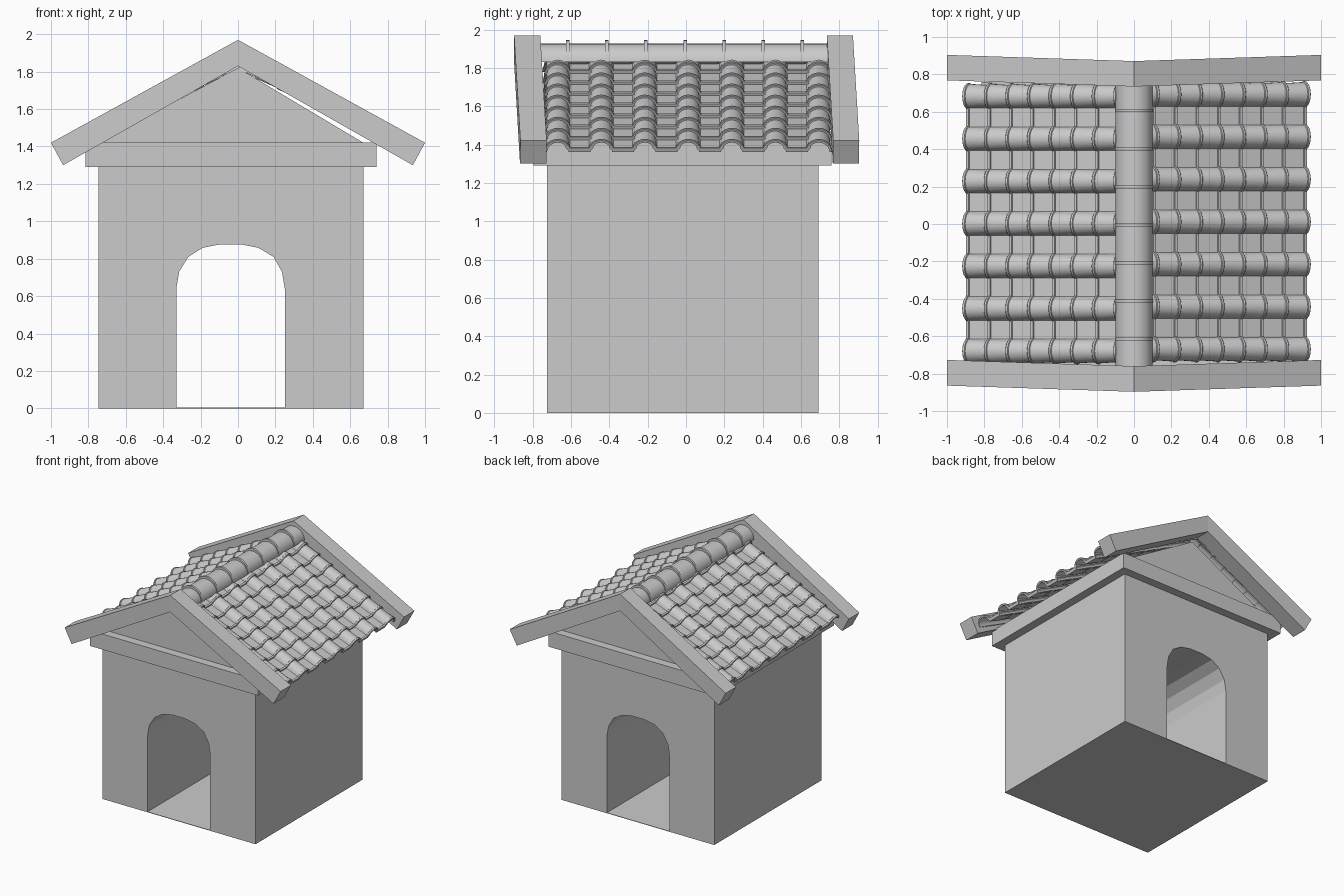
import bpy, bmesh
from math import sin, cos, pi, atan
from mathutils import Vector

if "Cube" in bpy.data.objects:
    bpy.data.objects.remove(bpy.data.objects["Cube"])


def finish(name, bm, smooth=False):
    bmesh.ops.recalc_face_normals(bm, faces=bm.faces)
    me = bpy.data.meshes.new(name)
    bm.to_mesh(me)
    bm.free()
    ob = bpy.data.objects.new(name, me)
    bpy.context.collection.objects.link(ob)
    if smooth:
        bpy.ops.object.select_all(action='DESELECT')
        ob.select_set(True)
        bpy.context.view_layer.objects.active = ob
        bpy.ops.object.shade_smooth_by_angle(angle=0.6)
    return ob


def loft(bm, sections):
    """Skin closed cross-sections and cap both ends."""
    rings = [[bm.verts.new(p) for p in sec] for sec in sections]
    n = len(rings[0])
    for a, b in zip(rings, rings[1:]):
        for i in range(n):
            j = (i + 1) % n
            bm.faces.new((a[i], a[j], b[j], b[i]))
    bm.faces.new(rings[0])
    bm.faces.new(rings[-1])


def prism(name, pts, y0, y1):
    bm = bmesh.new()
    loft(bm, [[(x, y, z) for x, z in pts] for y in (y0, y1)])
    return finish(name, bm)


# House body with an arched passage running right through
arch = [(0.25, 0), (0.25, 0.64), (0.235, 0.73), (0.19, 0.81), (0.11, 0.858),
        (0.02, 0.876), (-0.10, 0.876), (-0.19, 0.858), (-0.265, 0.81),
        (-0.315, 0.73), (-0.33, 0.64), (-0.33, 0)]
prism("house_body", [(-0.745, 0), (-0.745, 1.29), (0.67, 1.29), (0.67, 0)] + arch, -0.725, 0.69)
prism("passage_floor", [(-0.33, 0), (0.25, 0), (0.25, 0.004), (-0.33, 0.004)], -0.725, 0.69)

# Eave slab and gable block
prism("eave_slab", [(-0.815, 1.29), (0.74, 1.29), (0.74, 1.42), (-0.815, 1.42)], -0.795, 0.76)
prism("gable_block", [(-0.745, 1.42), (0.67, 1.42), (0, 1.82)], -0.725, 0.69)

# Chevron barge boards, slightly swept along y towards the ends
for name, ya, yb in (("front_barge_board", -0.897, -0.76), ("back_barge_board", 0.735, 0.871)):
    secs = []
    for top, low in (((-1, 1.42), (-0.935, 1.30)), ((0, 1.97), (0, 1.83)), ((1, 1.42), (0.935, 1.30))):
        secs.append([(x, y + 0.033 * abs(x), z)
                     for (x, z), y in ((top, ya), (top, yb), (low, yb), (low, ya))])
    bm = bmesh.new()
    loft(bm, secs)
    finish(name, bm)

# Roof tiles
PITCH = 0.129
SLOPE = atan(0.5)
ROWS = 8


def roof_point(side, s, y, h):
    """Point s down the slope and h above the roof plane."""
    return Vector((side * (s * cos(SLOPE) + h * sin(SLOPE)), y,
                   1.8175 - s * sin(SLOPE) + h * cos(SLOPE)))


# Closed profiles (distance back from lower end, radius or height)
cover = [(0, 0.056), (0, 0.068), (0.003, 0.071), (0.014, 0.071), (0.017, 0.066),
         (0.145, 0.058), (0.145, 0.048)]
pan = [(0, 0.0), (0, 0.024), (0.015, 0.024), (0.017, 0.017), (0.145, 0.006), (0.145, -0.006)]
for side, label, s_end, y_mid in ((1, "right", 1.023, 0.012), (-1, "left", 0.993, 0.002)):
    covers, pans = bmesh.new(), bmesh.new()
    for row in range(ROWS):
        s0 = s_end - row * PITCH
        for col in range(-3, 4):
            yc = y_mid + col * 0.227
            loft(covers, [[roof_point(side, s0 - d, yc + r * cos(a), r * sin(a)) for d, r in cover]
                          for a in (pi * k / 12 for k in range(13))])
            if col < 3:
                # shallow tray with raised edges tucked under the covers
                yp = yc + 0.1135
                loft(pans, [[roof_point(side, s0 - d, yp + o, h + lift) for d, h in pan]
                            for o, lift in ((-0.072, 0.025), (-0.05, 0), (0.05, 0), (0.072, 0.025))])
    finish(label + "_cover_tiles", covers, True)
    finish(label + "_pan_tiles", pans)

# Ridge tiles: half-round caps with a raised band at each joint
outer = [(-0.76, 0.094)]
for k in range(-3, 4):
    y = 0.204 * k - 0.005
    outer += [(y - 0.009, 0.094), (y - 0.009, 0.113), (y + 0.009, 0.113), (y + 0.009, 0.094)]
outer += [(0.745, 0.094), (0.745, 0.08), (-0.76, 0.08)]
bm = bmesh.new()
loft(bm, [[(0.9 * r * cos(a), y, 1.832 + r * sin(a)) if r > 0.1 else
           (1.05 * r * cos(a), y, 1.832 + r * sin(a)) for y, r in outer]
          for a in (pi * k / 16 for k in range(17))])
finish("ridge_tiles", bm, True)
